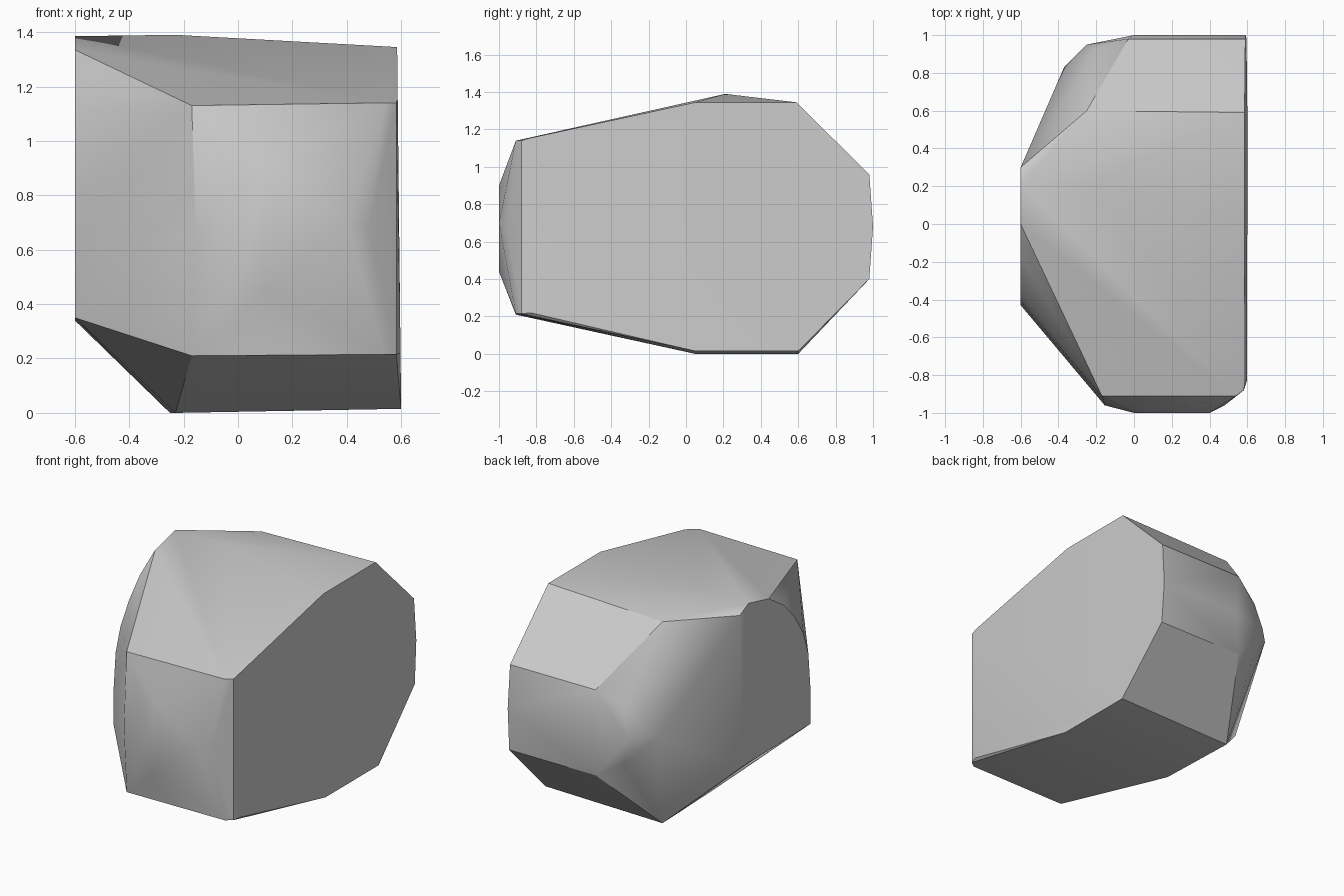
import bpy
import bmesh
import math

# Remove the default cube
default_cube = bpy.data.objects.get("Cube")
if default_cube:
    bpy.data.objects.remove(default_cube, do_unlink=True)


def upright(x, y, low, high):
    """Two corners, one directly above the other."""
    return [(x, y, low), (x, y, high)]


def make_material(name, red, green, blue):
    material = bpy.data.materials.new(name)
    material.use_nodes = True
    colour = (red, green, blue, 1)
    material.diffuse_color = colour
    material.node_tree.nodes["Principled BSDF"].inputs["Base Color"].default_value = colour
    return material


def make_hull(name, corners, material):
    """Stretch a tight skin over the corners, joining coplanar facets."""
    mesh = bpy.data.meshes.new(name)
    bm = bmesh.new()
    for corner in corners:
        bm.verts.new(corner)
    result = bmesh.ops.convex_hull(bm, input=bm.verts)
    spare = {v for v in result["geom_interior"] + result["geom_unused"]
             if isinstance(v, bmesh.types.BMVert)}
    bmesh.ops.delete(bm, geom=list(spare), context="VERTS")
    bmesh.ops.dissolve_limit(bm, angle_limit=math.radians(1),
                             verts=bm.verts, edges=bm.edges)
    bmesh.ops.recalc_face_normals(bm, faces=bm.faces)
    bm.to_mesh(mesh)
    bm.free()
    obj = bpy.data.objects.new(name, mesh)
    bpy.context.collection.objects.link(obj)
    mesh.materials.append(material)
    return obj


corners = []

# Flat cut side, leaning in slightly towards the top
cut_profile = [(-.83, .22), (.05, .015), (.6, .015), (.98, .4), (1, .68),
               (.98, .96), (.59, 1.345), (.05, 1.345), (-.83, 1.155)]
corners += [(.6 - .011 * z, y, z) for y, z in cut_profile]

# Rounded front corner beside the cut side
for x, y in [(.582, -.88), (.54, -.91)]:
    corners += upright(x, y, .215, 1.14)

# Faceted front
corners += upright(-.17, -.91, .21, 1.13)
corners += upright(0, -1, .49, .83)
corners += upright(.1, -1, .44, .9)
corners += [(.4, -1, .7), (.48, -.96, .68), (-.155, -.96, .66)]

# Rounded rim of the outer side
outer_rim = [(.27, .34), (.3, 1.34), (.21, 1.385), (0, 1.335), (-.16, 1.23),
             (-.27, 1.11), (-.36, .97), (-.41, .82), (-.43, .6), (-.43, .35)]
corners += [(-.6, y, z) for y, z in outer_rim]

# Ridge and underside
corners += [(-.23, .21, 1.39), (-.23, .05, 0)]
corners += upright(-.25, .6, 0, 1.32)

# Rounded back
corners += upright(-.03, .98, .4, .96)
corners += upright(-.2, .93, .5, .85)
corners += [(0, 1, .68), (-.25, .95, .68), (-.37, .83, .68)]

stone = make_material("stone grey", .6, .6, .6)
rock = make_hull("rock", corners, stone)

# Soft facets with crisp outer edges
bpy.ops.object.select_all(action="DESELECT")
rock.select_set(True)
bpy.context.view_layer.objects.active = rock
bpy.ops.object.shade_smooth_by_angle(angle=math.radians(30))
